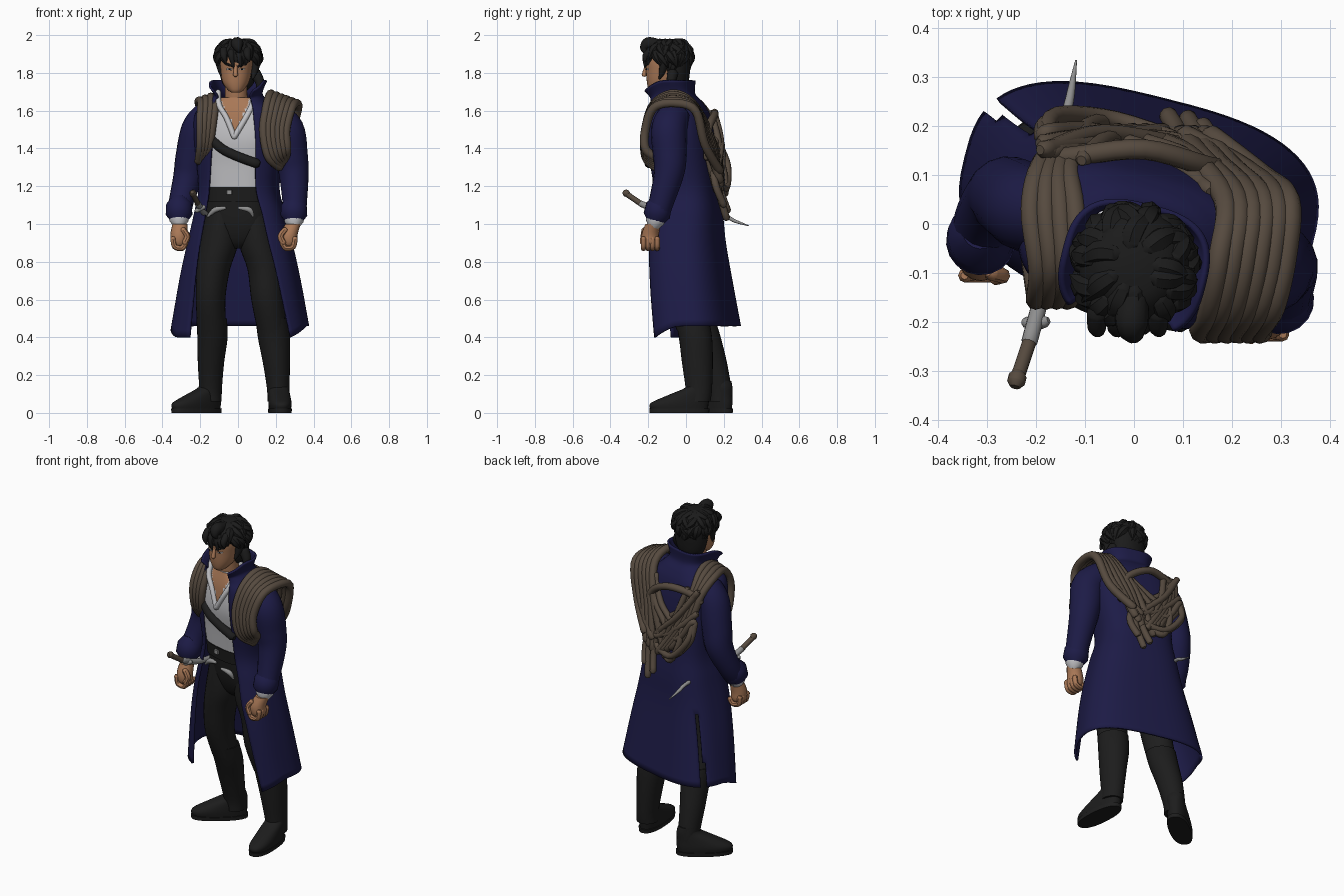
import bpy, bmesh, math, random
from mathutils import Vector

random.seed(4)
default = bpy.data.objects.get("Cube")
if default:
    bpy.data.objects.remove(default)


def material(name, rgb):
    m = bpy.data.materials.new(name)
    m.use_nodes = True
    m.diffuse_color = (*rgb, 1)
    m.node_tree.nodes["Principled BSDF"].inputs["Base Color"].default_value = (*rgb, 1)
    return m


NAVY = material("navy cloth", (.012, .011, .062))
WHITE = material("white linen", (.55, .55, .57))
SKIN = material("tan skin", (.40, .19, .095))
ROPE = material("brown rope", (.092, .068, .049))
BLACK = material("black trousers", (.013, .013, .013))
LEATHER = material("dark leather", (.012, .012, .012))
HAIR = material("black hair", (.011, .011, .011))
STEEL = material("grey steel", (.27, .27, .27))
YAW = -14  # the body turns its left shoulder forward


def spline(pts, steps):
    """Smooth curve through points of any dimension."""
    out = []
    for i in range(len(pts) - 1):
        quad = [pts[max(i - 1, 0)], pts[i], pts[i + 1], pts[min(i + 2, len(pts) - 1)]]
        for s in range(steps):
            t = s / steps
            out.append([.5 * (2 * b + (c - a) * t + (2 * a - 5 * b + 4 * c - d) * t * t
                              + (3 * b - a - 3 * c + d) * t ** 3) for a, b, c, d in zip(*quad)])
    out.append(list(pts[-1]))
    return out


def skin(name, loops, mats, closed=True, rule=None, drop=None):
    """Bridge loops of points into one surface object."""
    bm = bmesh.new()
    grid = [[bm.verts.new(p) for p in loop] for loop in loops]
    n = len(grid[0])
    for a, b in zip(grid, grid[1:]):
        for j in range(n if closed else n - 1):
            k = (j + 1) % n
            if drop and drop(a[j].co.z, j):
                continue
            f = bm.faces.new((a[j], a[k], b[k], b[j]))
            if rule:
                f.material_index = rule(f.calc_center_median())
    if closed:
        bm.faces.new(grid[0])
        bm.faces.new(grid[-1])
    bmesh.ops.recalc_face_normals(bm, faces=bm.faces)
    mesh = bpy.data.meshes.new(name)
    bm.to_mesh(mesh)
    bm.free()
    for m in mats:
        mesh.materials.append(m)
    obj = bpy.data.objects.new(name, mesh)
    bpy.context.collection.objects.link(obj)
    bpy.ops.object.select_all(action='DESELECT')
    obj.select_set(True)
    bpy.context.view_layer.objects.active = obj
    bpy.ops.object.shade_smooth_by_angle(angle=math.radians(45))
    return obj


def ring_point(x, y, z, rx, ry, yaw, power, ang):
    s, c = math.sin(ang), math.cos(ang)
    u = rx * math.copysign(abs(s) ** power, s)
    v = -ry * math.copysign(abs(c) ** power, c)
    cy, sy = math.cos(math.radians(yaw)), math.sin(math.radians(yaw))
    return (x + u * cy - v * sy, y + u * sy + v * cy, z)


def loft(name, rings, *mats, yaw=0, power=1, sides=28, steps=4, rule=None):
    """Stack of level rings, each (x, y, z, half width, half depth)."""
    loops = [[ring_point(*r, yaw, power, math.tau * j / sides) for j in range(sides)]
             for r in spline(rings, steps)]
    return skin(name, loops, mats, rule=rule)


def tube(name, pts, mat, r=None, sides=10, steps=5):
    """Rounded tube through points (x, y, z) or (x, y, z, radius)."""
    path = spline([(*p, r) if r else p for p in pts], steps)
    pos = [Vector(p[:3]) for p in path]
    rad = [max(p[3], .002) for p in path]
    a, b = (pos[0] - pos[1]).normalized(), (pos[-1] - pos[-2]).normalized()
    pos = [pos[0] + a * rad[0] * .6] + pos + [pos[-1] + b * rad[-1] * .6]
    rad = [rad[0] * .55] + rad + [rad[-1] * .55]
    normal, loops = (pos[1] - pos[0]).orthogonal(), []
    for i, p in enumerate(pos):
        t = (pos[min(i + 1, len(pos) - 1)] - pos[max(i - 1, 0)]).normalized()
        normal = (normal - t * normal.dot(t)).normalized()
        side = t.cross(normal)
        loops.append([p + rad[i] * (normal * math.cos(q) + side * math.sin(q))
                      for q in (math.tau * j / sides for j in range(sides))])
    return skin(name, loops, [mat])


# Shirt with open neck, trousers seat and belt
def neckline(c):
    return 1 if c.y < -.06 and abs(c.x + .015) < (c.z - 1.47) * .4 else 0


loft("shirt", [(0, 0, 1.12, .17, .132), (0, -.015, 1.3, .19, .14), (.005, -.035, 1.45, .205, .145),
               (0, -.045, 1.58, .19, .125), (0, -.06, 1.67, .085, .085)], WHITE, SKIN,
     yaw=YAW, power=.7, sides=72, steps=10, rule=neckline)
loft("trouser_seat", [(0, .02, .87, .06, .06), (0, .02, .91, .13, .1), (0, .01, 1.0, .17, .125),
                      (0, 0, 1.14, .172, .136)], BLACK, yaw=YAW, power=.8)
loft("belt", [(0, 0, 1.12, .178, .141), (0, -.003, 1.195, .182, .145)], LEATHER, yaw=YAW, power=.75, steps=1)
loft("belt_buckle", [(-.045, -.143, 1.155, .014, .008), (-.045, -.143, 1.18, .014, .008)],
     STEEL, yaw=YAW, power=.3, steps=1)
for end in (-.16, .08):
    tube("belt_sash", [(end * .3 - .02, -.15 - end * .2, 1.085, .008), (end * .75, -.145 - end * .28, 1.075, .015),
                       (end, -.135 - end * .3, 1.04, .006)], STEEL)
tube("chest_strap", [(-.17, -.11, 1.49), (-.1, -.152, 1.41), (-.02, -.175, 1.365), (.1, -.195, 1.32)], LEATHER, .026)
for path in ([(-.02, -.183, 1.46), (-.06, -.165, 1.56), (-.1, -.14, 1.63), (-.105, -.1, 1.7)],
             [(-.02, -.183, 1.46), (.04, -.185, 1.56), (.075, -.16, 1.63), (.09, -.11, 1.7)]):
    tube("shirt_collar", path, WHITE, .015)

# Long open coat: (z, centre x, centre y, half width, half depth, left and right opening angle)
LEVELS = [(1.76, 0, -.09, .145, .128, 42, 42), (1.69, 0, -.075, .12, .112, 40, 40),
          (1.64, 0, -.05, .16, .125, 32, 30), (1.58, 0, -.04, .22, .145, 24, 21),
          (1.45, .01, -.03, .235, .16, 23, 20), (1.2, .005, 0, .205, .155, 30, 30),
          (1.05, .01, .005, .235, .17, 35, 32), (.9, .01, .005, .27, .182, 39, 33),
          (.7, .01, .022, .315, .195, 46, 32), (.46, .01, .05, .36, .207, 54, 31)]
COLS = 56
loops = []
for z, x, y, rx, ry, left, right in spline(LEVELS, 5):
    loop = []
    for j in range(COLS + 1):
        ang = math.radians(left + (360 - right - left) * j / COLS)
        front = max(0, math.cos(ang))
        dip = .06 * min(1, 1.7 * front) * min(1, max(0, (.8 - z) / .34))
        dip += .07 * front * min(1, max(0, (z - 1.66) / .1))
        loop.append(ring_point(x, y, z - dip, rx, ry, YAW, .7, ang))
    loops.append(loop)
coat = skin("coat", loops, [NAVY], closed=False,
            drop=lambda z, j: z < .88 and j == 38 or z < .62 and j == 39)
cloth = coat.modifiers.new("thickness", 'SOLIDIFY')
cloth.thickness, cloth.offset = .012, 0


# Arms: sleeve, turned cuff, shirt cuff and fist
def arm(side, path):
    x, y, z, r = path[-1]
    tube(side + "_sleeve", path, NAVY, sides=18)
    tube(side + "_coat_cuff", [(x, y + .012, z + .055, .068), (x, y, z, .071)], NAVY, sides=18, steps=2)
    tube(side + "_shirt_cuff", [(x, y, z, .053), (x, y - .01, z - .035, .05)], WHITE, sides=16, steps=2)
    sign = 1 if side == "left" else -1
    hx, hy = x - .013 - sign * .013, y - .034
    loft(side + "_palm", [(hx, hy, .875, .022, .026), (hx, hy, .90, .042, .044), (hx, hy, .945, .046, .046),
                          (x - sign * .005, y - .02, 1.0, .04, .04)], SKIN, sides=16)
    for k in range(4):
        fy = hy - .036 + .024 * k
        tube(side + "_finger", [(hx + sign * .032, fy, .925), (hx + sign * .022, fy, .88),
                                (hx - sign * .016, fy, .872), (hx - sign * .036, fy, .90)], SKIN, .0145, sides=8)
    tube(side + "_thumb", [(hx - sign * .02, hy - .03, .97), (hx - sign * .044, hy - .036, .935),
                           (hx - sign * .03, hy - .04, .90)], SKIN, .016, sides=8)


arm("left", [(.18, -.06, 1.575, .085), (.255, -.09, 1.5, .095), (.28, -.085, 1.37, .09),
             (.295, -.09, 1.27, .08), (.3, -.13, 1.12, .066), (.296, -.155, 1.045, .064)])
arm("right", [(-.16, .02, 1.575, .08), (-.21, .03, 1.5, .09), (-.245, .05, 1.36, .085),
              (-.265, .055, 1.25, .078), (-.298, .015, 1.13, .066), (-.312, -.035, 1.05, .064)])


# Legs and boots
def leg(side, thigh, boot, foot, yaw):
    loft(side + "_trouser_leg", thigh, BLACK)
    loft(side + "_boot_shaft", boot, LEATHER)
    fx, fy, ax, ay = foot
    back = .45
    loft(side + "_boot_foot", [(fx, fy, .015, .056, .15), (fx, fy, .05, .06, .155),
                               (fx + (ax - fx) * back, fy + (ay - fy) * back, .09, .057, .115),
                               (ax, ay, .135, .052, .066), (ax, ay, .17, .05, .055)], LEATHER, yaw=yaw, power=.85)
    loft(side + "_boot_sole", [(fx, fy, 0, .06, .158), (fx, fy, .022, .062, .16)],
         BLACK, yaw=yaw, power=.85, steps=1)


leg("left", [(.085, .0, 1.09, .08, .12), (.105, .0, .9, .1, .12), (.14, -.005, .76, .09, .105),
             (.155, -.005, .6, .085, .092), (.18, .035, .44, .078, .085)],
    [(.178, .03, .5, .084, .09), (.19, .05, .4, .085, .088), (.203, .06, .27, .072, .082),
     (.213, .068, .13, .06, .07), (.215, .065, .06, .06, .065)], (.222, -.035, .216, .065), 4)
leg("right", [(-.085, .015, 1.09, .08, .115), (-.1, .015, .9, .1, .118), (-.13, .015, .76, .088, .105),
              (-.145, .03, .6, .078, .092), (-.138, .08, .44, .077, .082)],
    [(-.14, .065, .5, .081, .088), (-.135, .1, .4, .08, .084), (-.143, .14, .27, .07, .076),
     (-.145, .175, .13, .06, .065), (-.145, .18, .06, .058, .06)], (-.22, .135, -.147, .185), -52)

# Neck, head and face
tube("neck", [(-.005, -.05, 1.58, .07), (-.01, -.08, 1.68, .06), (-.01, -.085, 1.78, .06)], SKIN, sides=18)
loft("head", [(-.012, -.165, 1.695, .022, .022), (-.012, -.15, 1.71, .042, .048), (-.012, -.125, 1.75, .07, .082),
              (-.01, -.112, 1.81, .083, .1), (-.008, -.105, 1.88, .088, .108), (0, -.09, 1.95, .06, .07)],
     SKIN, power=.92)
tube("nose", [(-.012, -.207, 1.84, .009), (-.013, -.217, 1.81, .011), (-.013, -.222, 1.788, .013)], SKIN)
tube("mouth", [(-.034, -.196, 1.748), (-.013, -.203, 1.751), (.01, -.196, 1.748)], LEATHER, .0035, sides=6)
for s in (-1, 1):
    tube("eyebrow", [(-.012 + s * .014, -.213, 1.835), (-.012 + s * .055, -.198, 1.85)], HAIR, .007, sides=6)
    tube("eye", [(-.012 + s * .022, -.209, 1.818), (-.012 + s * .046, -.198, 1.82)], WHITE, .005, sides=6)
    tube("iris", [(-.012 + s * .03, -.212, 1.819), (-.012 + s * .036, -.210, 1.819)], HAIR, .004, sides=6)
    tube("sideburn", [(s * .098, -.11, 1.88, .03), (s * .088, -.125, 1.81, .018), (s * .078, -.14, 1.77, .006)], HAIR)

# Curly hair: cap, nape and rows of tapered locks
loft("hair_cap", [(0, -.085, 1.865, .1, .105), (0, -.085, 1.89, .114, .118), (0, -.085, 1.93, .106, .11),
                  (0, -.085, 1.968, .07, .075), (0, -.085, 1.98, .02, .02)], HAIR)
loft("hair_nape", [(0, -.055, 1.7, .04, .04), (0, -.05, 1.74, .08, .06), (0, -.05, 1.81, .1, .072),
                   (0, -.055, 1.89, .108, .085)], HAIR)


def scalp(az, el, k):
    return (.11 * k * math.cos(el) * math.sin(az), -.088 - .112 * k * math.cos(el) * math.cos(az),
            1.885 + .088 * k * math.sin(el))


for el, count in ((-.75, 14), (-.1, 18), (.4, 14), (.8, 8)):
    for j in range(count):
        az = math.tau * (j + random.random() * .6) / count
        if el < -.5 and math.cos(az) > -.1:
            continue
        twist = random.uniform(-.5, .5)
        tip = scalp(az + twist, el - .3 - random.random() * .3, 1.19)
        tube("hair_lock", [(*scalp(az - twist * .3, el + .35, .95), .022), (*scalp(az + twist * .3, el, 1.03), .025),
                           (*tip, .002)], HAIR, sides=7, steps=4)
tube("quiff", [(0, -.15, 1.95, .03), (-.005, -.2, 1.955, .034), (0, -.222, 1.93, .022), (.01, -.215, 1.905, .006)], HAIR)
for x, tip in ((-.075, 1.85), (-.035, 1.825), (.005, 1.83), (.05, 1.86)):
    tube("fringe", [(x, -.18, 1.92, .022), (x, -.213, 1.89, .018), (x + .012, -.218, tip, .003)], HAIR)
tube("side_curl", [(.09, -.07, 1.8, .03), (.115, -.08, 1.75, .024), (.105, -.09, 1.7, .008)], HAIR)

# Rope coils over both shoulders, fanning out behind
for i in range(6):
    t = i / 5
    fan = random.uniform(-.05, .05)
    tube("left_rope", [(.22 + .03 * t, -.16, 1.30 + .05 * t), (.16 + .1 * t, -.215, 1.36 + .04 * t),
                       (.135 + .12 * t, -.215, 1.5), (.155 + .13 * t, -.17, 1.635 - .02 * t),
                       (.175 + .135 * t, -.06, 1.69 - .05 * t), (.185 + .13 * t, .05, 1.62 - .02 * t),
                       (.11 + .15 * t, .14 - .04 * t, 1.42), (.04 + .1 * t + fan, .18, 1.16 + .12 * t)], ROPE, .023)
for i in range(4):
    t = i / 3
    tube("right_rope", [(-.18 - .03 * t, -.07, 1.33), (-.15 - .05 * t, -.14, 1.42), (-.13 - .07 * t, -.15, 1.55),
                        (-.115 - .08 * t, -.09, 1.675 - .03 * t), (-.12 - .09 * t, .03, 1.665 - .02 * t),
                        (-.13 - .06 * t, .12, 1.57), (-.08 - .06 * t, .165, 1.4),
                        (.06 - .09 * t, .185, 1.18 + .05 * t)], ROPE, .021)


# Tangled rope looping across the back
def back(x, z, lift):
    return (x, .125 - .25 * x + .1 * (1.4 - z) + lift, z)


for i in range(9):
    s = 1 if i % 2 else -1
    x0, x1 = s * random.uniform(.08, .19), .03 - s * random.uniform(0, .13)
    top, low, lift = random.uniform(1.46, 1.6), random.uniform(1.16, 1.3), .015 + .004 * i
    tube("back_rope", [back(x0, top, 0), back(x0 * .6 + x1 * .4, top * .6 + low * .4, lift),
                       back(x1, low + .06, lift), back((x0 + x1) / 2, low, lift + .01),
                       back(x0 * .9, low + .12, lift), back(x0, 1.42, .01)], ROPE, .018)
tube("back_rope_bridge", [back(-.19, 1.53, -.03), back(-.12, 1.57, .0), back(.02, 1.58, .05), back(.15, 1.5, .04),
                          back(.19, 1.35, .03)], ROPE, .021)
for x, z in ((.07, 1.07), (.11, 1.03), (.14, 1.1)):
    tube("hanging_rope", [back(x - .06, 1.38, .03), back(x + .02, 1.22, .05), back(x, z, .08)], ROPE, .019)

# Sword carried at the right hip
tube("sword_pommel", [(-.24, -.322, 1.165), (-.237, -.31, 1.16)], ROPE, .019)
tube("sword_grip", [(-.24, -.32, 1.163), (-.213, -.24, 1.108)], ROPE, .015)
tube("sword_guard", [(-.22, -.2, 1.07), (-.2, -.205, 1.08), (-.18, -.198, 1.09)], STEEL, .012)
tube("sword_blade", [(-.213, -.24, 1.108, .017), (-.18, -.1, 1.06, .016), (-.145, .18, 1.045, .011),
                     (-.13, .26, 1.015, .009), (-.118, .333, .99, .002)], STEEL)
